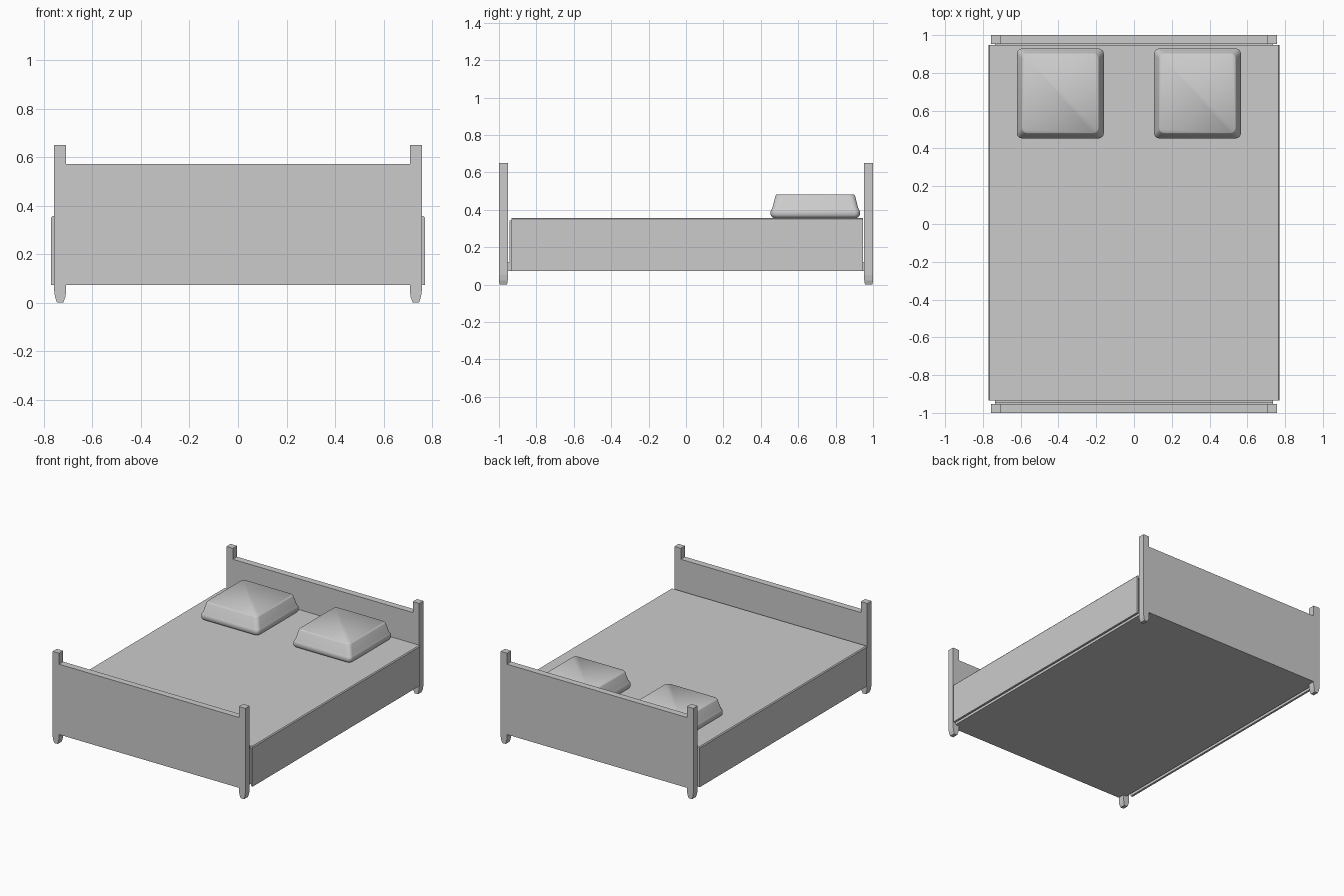
import bpy, bmesh, math

if "Cube" in bpy.data.objects:
    bpy.data.objects.remove(bpy.data.objects["Cube"])


def finish(name, bm, smooth=None):
    bmesh.ops.recalc_face_normals(bm, faces=bm.faces[:])
    mesh = bpy.data.meshes.new(name)
    bm.to_mesh(mesh)
    bm.free()
    ob = bpy.data.objects.new(name, mesh)
    bpy.context.collection.objects.link(ob)
    if smooth:
        bpy.ops.object.select_all(action='DESELECT')
        ob.select_set(True)
        bpy.context.view_layer.objects.active = ob
        bpy.ops.object.shade_smooth_by_angle(angle=math.radians(smooth))
    return ob


def loft(bm, rings):
    """Skin matching closed rings and cap both ends."""
    vs = [[bm.verts.new(p) for p in r] for r in rings]
    n = len(vs[0])
    for a, b in zip(vs, vs[1:]):
        for i in range(n):
            j = (i + 1) % n
            bm.faces.new((a[i], a[j], b[j], b[i]))
    bm.faces.new(vs[0])
    bm.faces.new(vs[-1])


def extrude_xz(bm, half, y0, y1, taper=0.0):
    """Mirror a half profile in x, extrude along y; taper pinches the feet."""
    prof = half + [(-x, z) for x, z in reversed(half)]
    mid = (y0 + y1) / 2
    rings = []
    for y in (y0, y1):
        rings.append([(x, y + (mid - y) * (taper if z < 0.01 else 0), z)
                      for x, z in prof])
    loft(bm, rings)


def box(name, x0, x1, y0, y1, z0, z1):
    bm = bmesh.new()
    loft(bm, [[(x0, y0, z), (x1, y0, z), (x1, y1, z), (x0, y1, z)]
              for z in (z0, z1)])
    return finish(name, bm)


def rounded_rect(cx, cy, hx, hy, r, z, seg=4):
    pts = []
    for k, (sx, sy) in enumerate([(1, 1), (-1, 1), (-1, -1), (1, -1)]):
        for i in range(seg + 1):
            a = math.pi / 2 * (k + i / seg)
            pts.append((cx + sx * (hx - r) + r * math.cos(a),
                        cy + sy * (hy - r) + r * math.sin(a), z))
    return pts


# Head and foot boards: panel and both posts with tapered feet in one outline
board = [(0.708, 0.572), (0.708, 0.65), (0.758, 0.65), (0.758, 0.05),
         (0.754, 0.022), (0.746, 0.0), (0.72, 0.0), (0.712, 0.022),
         (0.708, 0.05), (0.708, 0.072)]
for name, y0, y1 in (("footboard", -1.0, -0.953), ("headboard", 0.953, 1.0)):
    bm = bmesh.new()
    extrude_xz(bm, board, y0, y1, 0.15)
    finish(name, bm)

# Base frame and mattress
box("bed_base", -0.735, 0.735, -0.953, 0.953, 0.072, 0.12)
box("mattress", -0.735, 0.735, -0.945, 0.945, 0.12, 0.342)

# Blanket: thin U-shaped shell, open at both ends
blanket = [(0.755, 0.342), (0.755, 0.072), (0.77, 0.072),
           (0.77, 0.35), (0.764, 0.357)]
bm = bmesh.new()
extrude_xz(bm, blanket, -0.934, 0.947)
finish("blanket", bm)

# Pillows: (height, inset) levels from the underside up to the flat top
levels = [(0.355, 0.018), (0.362, 0.006), (0.372, 0.0), (0.392, 0.0),
          (0.402, 0.004), (0.41, 0.009), (0.475, 0.025), (0.481, 0.03)]
for name, cx in (("left_pillow", -0.39), ("right_pillow", 0.336)):
    bm = bmesh.new()
    loft(bm, [rounded_rect(cx, 0.691, 0.23 - d, 0.238 - d, 0.028, z)
              for z, d in levels])
    finish(name, bm, 50)
